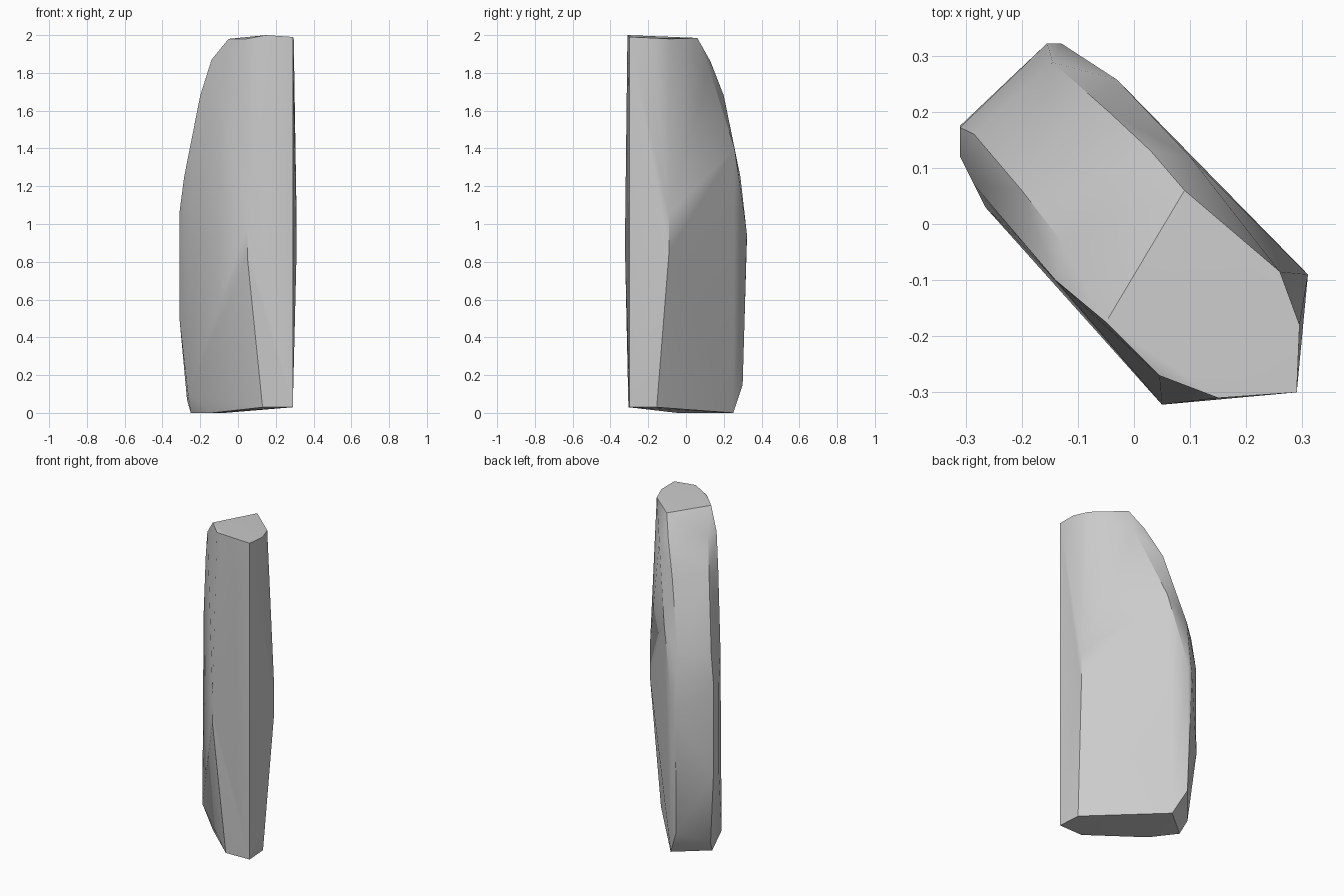
import bpy
import bmesh
import math

default_cube = bpy.data.objects.get("Cube")
if default_cube:
    bpy.data.objects.remove(default_cube, do_unlink=True)

# Plain grey stone
stone = bpy.data.materials.new("stone_grey")
stone.use_nodes = True
stone_colour = (0.6, 0.6, 0.6, 1)
stone.diffuse_color = stone_colour
stone.node_tree.nodes["Principled BSDF"].inputs["Base Color"].default_value = stone_colour

# Each corner ridge of the slab, traced from the base upwards
ridges = {
    "front_corner": [(.29, -.3, .03), (.29, -.3, 1.99)],
    "right_ridge": [(.28, -.155, .03), (.31, -.09, .85), (.31, -.09, 1.05),
                    (.295, -.18, 1.985), (.26, -.085, 1.98)],
    "left_ridge": [(.13, -.305, .03), (.05, -.322, .82), (.05, -.322, 1),
                   (.15, -.31, 2), (.045, -.27, 1.98)],
    "right_rear_inner": [(-.07, .25, 0), (-.14, .3, .15), (-.155, .322, .9),
                         (-.145, .288, 1.25), (-.045, .2, 1.68),
                         (.03, .13, 1.86), (.09, .06, 1.985)],
    "right_rear_outer": [(-.13, .322, .95), (-.03, .257, 1.4), (.1, .12, 1.83)],
    "left_rear_inner": [(-.25, .1, 0), (-.27, .145, .07), (-.31, .175, .5),
                        (-.31, .172, 1.06), (-.285, .16, 1.25),
                        (-.2, .06, 1.68), (-.13, -.03, 1.87)],
    "left_rear_outer": [(-.14, -.045, 0), (-.265, .03, .1), (-.31, .12, .5),
                        (-.31, .12, 1.06), (-.285, .07, 1.25),
                        (-.2, -.03, 1.68), (-.14, -.1, 1.87), (-.05, -.175, 1.98)],
    "broad_side_bulge": [(-.21, -.015, 1)],
}

# Wrap the ridges in a faceted convex skin
bm = bmesh.new()
for path in ridges.values():
    for point in path:
        bm.verts.new(point)
bmesh.ops.convex_hull(bm, input=bm.verts)
loose = [v for v in bm.verts if not v.link_faces]
bmesh.ops.delete(bm, geom=loose, context="VERTS")
bmesh.ops.recalc_face_normals(bm, faces=bm.faces)

mesh = bpy.data.meshes.new("standing_stone")
bm.to_mesh(mesh)
bm.free()
mesh.materials.append(stone)
slab = bpy.data.objects.new("standing_stone", mesh)
bpy.context.collection.objects.link(slab)

# Soften gentle facets and keep the strong ridges crisp
bpy.ops.object.select_all(action="DESELECT")
slab.select_set(True)
bpy.context.view_layer.objects.active = slab
bpy.ops.object.shade_smooth_by_angle(angle=math.radians(30))
